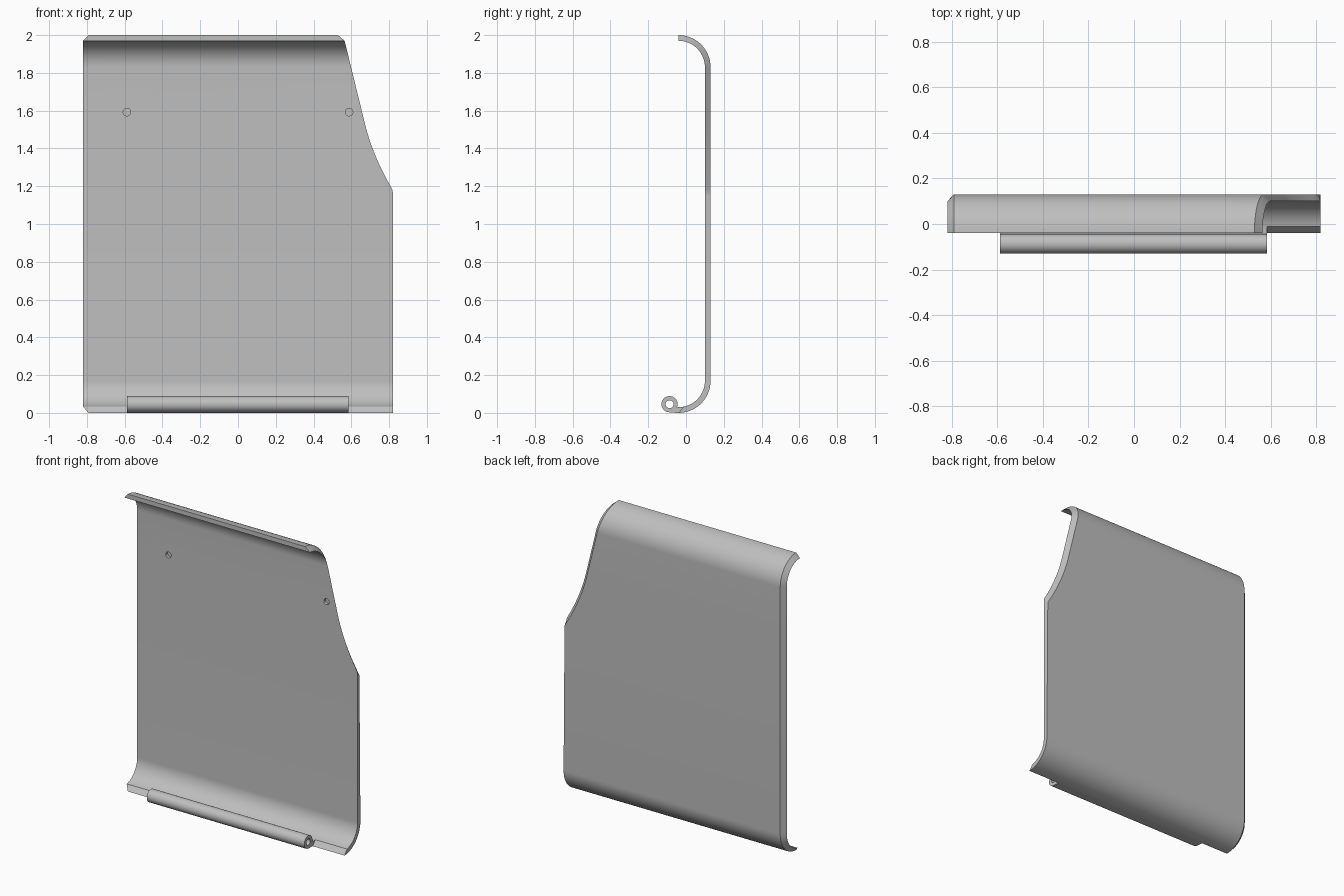
import bpy, bmesh, math
from mathutils import Matrix, Vector

cube = bpy.data.objects.get("Cube")
if cube:
    bpy.data.objects.remove(cube)

HALF = 0.82            # half width of the plate
BEVEL = 0.028          # slant across the plate edges
R_OUT, R_IN = 0.17, 0.14
ARC_Y = -0.04          # centre of both bends
ARC_STEPS = 18

grey = bpy.data.materials.new("plain grey")
grey.use_nodes = True
grey.diffuse_color = (0.52, 0.52, 0.52, 1)
grey.node_tree.nodes["Principled BSDF"].inputs["Base Color"].default_value = (0.52, 0.52, 0.52, 1)


def make_object(name, bm):
    bmesh.ops.recalc_face_normals(bm, faces=bm.faces)
    mesh = bpy.data.meshes.new(name)
    bm.to_mesh(mesh)
    bm.free()
    mesh.materials.append(grey)
    obj = bpy.data.objects.new(name, mesh)
    bpy.context.collection.objects.link(obj)
    return obj


def smooth(obj):
    bpy.ops.object.select_all(action='DESELECT')
    obj.select_set(True)
    bpy.context.view_layer.objects.active = obj
    bpy.ops.object.shade_smooth_by_angle(angle=math.radians(30))


def bridge(bm, rings, closed=False):
    """Skin a row of equal vertex rings."""
    pairs = list(zip(rings, rings[1:]))
    if closed:
        pairs.append((rings[-1], rings[0]))
    for a, b in pairs:
        n = len(a)
        for i in range(n):
            j = (i + 1) % n
            bm.faces.new((a[i], a[j], b[j], b[i]))


def right_edge(z):
    """Side outline: a slanted line that flares out to the full width."""
    flare = 0.5 * max(0, 1.53 - z) ** 2
    return 0.557 + 0.245 * (2 - z) + flare


def arc_point(radius, centre_z, angle):
    return (ARC_Y + radius * math.cos(angle), centre_z + radius * math.sin(angle))


# Plate section: pairs of inner and outer points from top lip to bottom lip
section = []
for i in range(ARC_STEPS + 1):
    a = math.pi / 2 * (1 - i / ARC_STEPS)
    section.append((arc_point(R_IN, 2 - R_OUT, a), arc_point(R_OUT, 2 - R_OUT, a)))
for z in [1.53 - 0.0345 * k for k in range(11)] + [1.165, 1.145]:
    section.append(((ARC_Y + R_IN, z), (ARC_Y + R_OUT, z)))
for i in range(ARC_STEPS + 1):
    t = -math.pi / 2 * i / ARC_STEPS
    section.append((arc_point(R_IN, R_OUT, t * 0.872), arc_point(R_OUT, R_OUT, t)))

# Bent plate with slanted left and cut-away edges
bm = bmesh.new()
rings = []
for (yi, zi), (yo, zo) in section:
    xi = min(HALF, right_edge(zi))
    xo = min(HALF, right_edge(zo) - BEVEL)
    rings.append([bm.verts.new(p) for p in (
        (-HALF, yi, zi), (xi, yi, zi), (xo, yo, zo), (BEVEL - HALF, yo, zo))])
bridge(bm, rings)
bm.faces.new(rings[0])
bm.faces.new(rings[-1])
plate = make_object("bent_plate", bm)

# Two blind holes in the front face
bm = bmesh.new()
for side in (-1, 1):
    bmesh.ops.create_cone(
        bm, cap_ends=True, segments=24, radius1=0.02, radius2=0.02, depth=0.04,
        matrix=Matrix.Translation((side * 0.588, 0.1, 1.592)) @ Matrix.Rotation(math.pi / 2, 4, 'X'))
cutter = make_object("hole_cutter", bm)
cutter.hide_render = True
boolean = plate.modifiers.new("holes", 'BOOLEAN')
boolean.operation = 'DIFFERENCE'
boolean.solver = 'EXACT'
boolean.object = cutter
bpy.context.view_layer.objects.active = plate
plate.select_set(True)
bpy.ops.object.modifier_apply(modifier=boolean.name)
bpy.data.objects.remove(cutter)
smooth(plate)

# Hollow hinge barrel along the bottom lip
X0, X1 = -0.588, 0.584
bm = bmesh.new()
rings = []
for i in range(32):
    a = 2 * math.pi * i / 32
    d = Vector((0, math.cos(a), math.sin(a)))
    c = Vector((0, -0.087, 0.046))
    rings.append([bm.verts.new(c + d * r + Vector((x, 0, 0)))
                  for x, r in ((X0, 0.043), (X1, 0.043), (X1, 0.021), (X0, 0.021))])
bridge(bm, rings, closed=True)
smooth(make_object("hinge_barrel", bm))

# Tab joining the barrel to the lip
tab = [(-0.087, 0.002), (-0.04, 0), (-0.012, 0.033), (-0.04, 0.03), (-0.07, 0.026), (-0.087, 0.022)]
bm = bmesh.new()
ends = [[bm.verts.new((x, y, z)) for y, z in tab] for x in (X0, X1)]
bridge(bm, ends)
for end in ends:
    bm.faces.new(end)
make_object("hinge_tab", bm)
